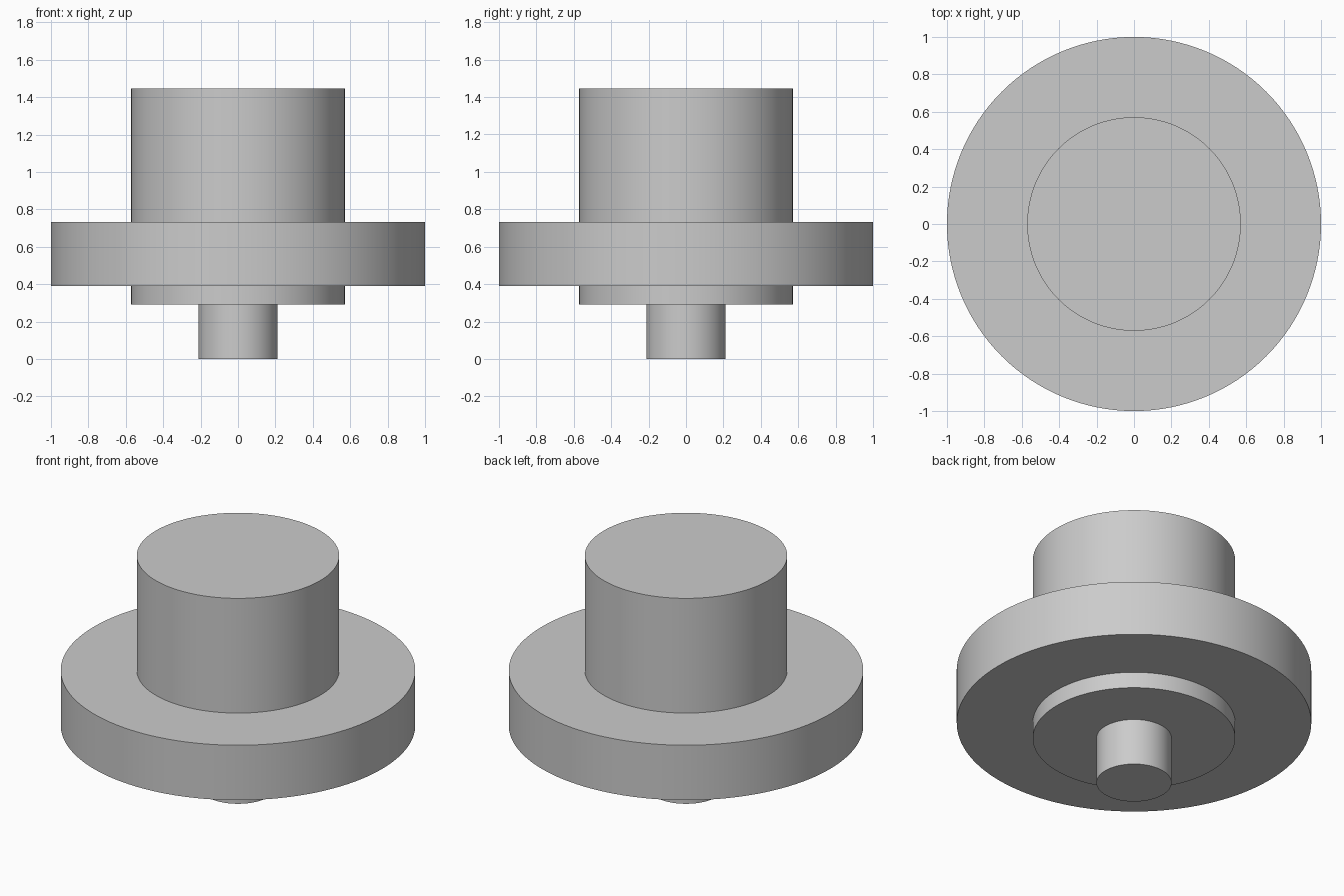
import bpy
import bmesh
from math import radians, tau
from mathutils import Vector

if "Cube" in bpy.data.objects:
    bpy.data.objects.remove(bpy.data.objects["Cube"], do_unlink=True)

SEGMENTS = 128

# Radii and heights of the steps
PIN_R, BODY_R, FLANGE_R = 0.212, 0.571, 1.0
PIN_TOP, FLANGE_BOTTOM, FLANGE_TOP, BODY_TOP = 0.29, 0.39, 0.732, 1.446

# Half outline: pin, lower shoulder, flange, upper body
profile = [
    (0, 0), (PIN_R, 0), (PIN_R, PIN_TOP),
    (BODY_R, PIN_TOP), (BODY_R, FLANGE_BOTTOM),
    (FLANGE_R, FLANGE_BOTTOM), (FLANGE_R, FLANGE_TOP),
    (BODY_R, FLANGE_TOP), (BODY_R, BODY_TOP), (0, BODY_TOP),
]

# Plain grey material
grey = bpy.data.materials.new("plain grey")
grey.use_nodes = True
colour = (0.6, 0.6, 0.6, 1)
grey.diffuse_color = colour
grey.node_tree.nodes["Principled BSDF"].inputs["Base Color"].default_value = colour

# Turn the outline into one closed solid
bm = bmesh.new()
verts = [bm.verts.new((r, 0, z)) for r, z in profile]
edges = [bm.edges.new(pair) for pair in zip(verts, verts[1:])]
bmesh.ops.spin(bm, geom=verts + edges, cent=Vector(), axis=Vector((0, 0, 1)),
               angle=tau, steps=SEGMENTS)
bmesh.ops.remove_doubles(bm, verts=bm.verts, dist=0.0001)
bmesh.ops.recalc_face_normals(bm, faces=bm.faces)

mesh = bpy.data.meshes.new("stepped_flange_plug")
bm.to_mesh(mesh)
bm.free()
mesh.materials.append(grey)
plug = bpy.data.objects.new("stepped_flange_plug", mesh)
bpy.context.collection.objects.link(plug)

# Smooth walls, crisp rims
bpy.ops.object.select_all(action="DESELECT")
plug.select_set(True)
bpy.context.view_layer.objects.active = plug
bpy.ops.object.shade_smooth_by_angle(angle=radians(30))
